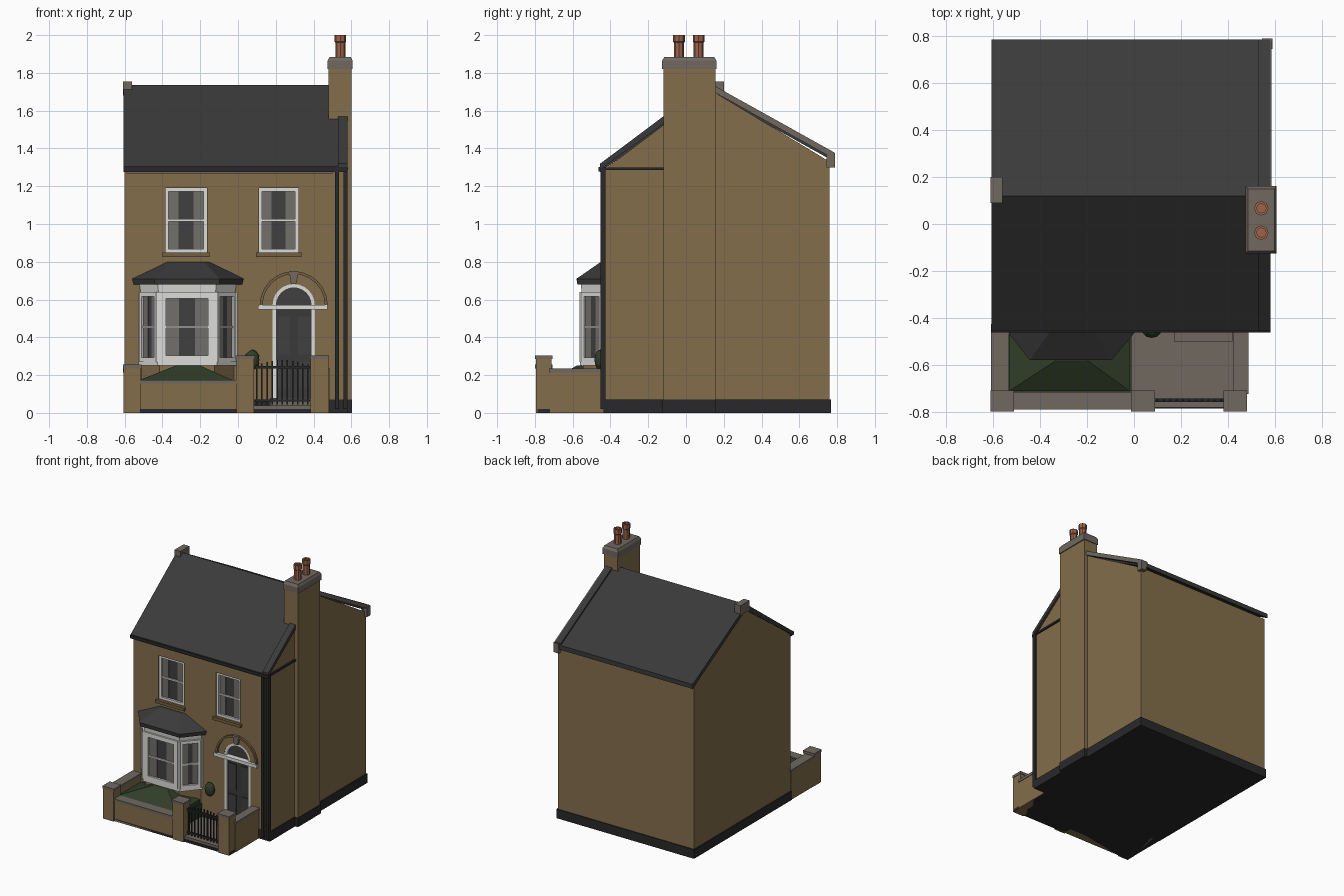
import bpy, bmesh
from math import sin, cos, pi
from mathutils import Matrix, Vector

if "Cube" in bpy.data.objects:
    bpy.data.objects.remove(bpy.data.objects["Cube"], do_unlink=True)


def material(name, r, g, b):
    m = bpy.data.materials.new(name)
    m.use_nodes = True
    m.diffuse_color = (r, g, b, 1)
    m.node_tree.nodes["Principled BSDF"].inputs["Base Color"].default_value = (r, g, b, 1)
    return m


BRICK = material("yellow brick", .23, .155, .07)
TRIM = material("dark brick trim", .17, .115, .055)
SLATE = material("roof slate", .042, .042, .043)
BLACK = material("black iron", .022, .022, .024)
STONE = material("grey stone", .16, .138, .118)
CLAY = material("terracotta", .33, .13, .07)
GREEN = material("hedge green", .03, .047, .022)
WHITE = material("white paint", .72, .72, .7)
GLASS = material("dark glass", .05, .05, .052)
CURTAIN = material("curtain grey", .17, .16, .145)


def finish(name, bm, *mats):
    bmesh.ops.recalc_face_normals(bm, faces=bm.faces[:])
    me = bpy.data.meshes.new(name)
    bm.to_mesh(me)
    bm.free()
    for m in mats:
        me.materials.append(m)
    ob = bpy.data.objects.new(name, me)
    bpy.context.collection.objects.link(ob)
    return ob


def loft(name, rings, mat):
    """Skin equal-length closed rings and cap both ends."""
    bm = bmesh.new()
    rows = [[bm.verts.new(p) for p in ring] for ring in rings]
    n = len(rows[0])
    for a, b in zip(rows, rows[1:]):
        for i in range(n):
            bm.faces.new((a[i], a[(i + 1) % n], b[(i + 1) % n], b[i]))
    bm.faces.new(rows[0])
    bm.faces.new(rows[-1])
    return finish(name, bm, mat)


def prism(name, pts, axis, lo, hi, mat):
    """Extrude a 2D profile along one axis."""
    place = {"x": lambda u, v, h: (h, u, v),
             "y": lambda u, v, h: (u, h, v),
             "z": lambda u, v, h: (u, v, h)}[axis]
    return loft(name, [[place(u, v, h) for u, v in pts] for h in (lo, hi)], mat)


def box(name, x, y, z, mat):
    return prism(name, [(x[0], y[0]), (x[1], y[0]), (x[1], y[1]), (x[0], y[1])], "z", *z, mat)


def arc(cx, cz, r, n=12):
    return [(cx + r * cos(pi * i / n), cz + r * sin(pi * i / n)) for i in range(n + 1)]


def cut(target, cutter):
    mod = target.modifiers.new("opening", "BOOLEAN")
    mod.operation, mod.solver, mod.object = "DIFFERENCE", "EXACT", cutter
    bpy.context.view_layer.objects.active = target
    bpy.ops.object.modifier_apply(modifier=mod.name)
    bpy.data.objects.remove(cutter, do_unlink=True)


def window(name, p, q, z0, z1, frame=.018):
    """Sash window facing right of the line p to q, with curtains and frame."""
    p, q = Vector((*p, 0)), Vector((*q, 0))
    w = (q - p).length
    d = (q - p) / w
    m = Matrix(((d.x, d.y, 0, p.x), (d.y, -d.x, 0, p.y), (0, 0, 1, 0), (0, 0, 0, 1)))
    bm = bmesh.new()
    mid = (z0 + z1) / 2
    f, c = frame, w * .24
    parts = [(0, w, z0, z1, .003, 0),
             (f, f + c, z0, z1, .006, 1), (w - f - c, w - f, z0, z1, .006, 1),
             (0, f, z0, z1, .02, 2), (w - f, w, z0, z1, .02, 2),
             (0, w, z0, z0 + f, .02, 2), (0, w, z1 - f, z1, .02, 2),
             (f, w - f, mid - .006, mid + .006, .014, 2)]
    for u0, u1, a, b, depth, idx in parts:
        size = Matrix.Diagonal((u1 - u0, depth, b - a, 1))
        at = Matrix.Translation(((u0 + u1) / 2, depth / 2, (a + b) / 2))
        made = bmesh.ops.create_cube(bm, size=1, matrix=m @ at @ size)
        for face in {fc for v in made["verts"] for fc in v.link_faces}:
            face.material_index = idx
    return finish(name, bm, GLASS, CURTAIN, WHITE)


# House walls with recessed openings
house = prism("house_walls", [(-.43, .05), (.76, .05), (.76, 1.33), (.13, 1.71), (-.43, 1.29)],
              "x", -.6, .57, BRICK)
UPPER = [("left", -.385, -.165), ("right", .11, .32)]
for side, x0, x1 in UPPER:
    cut(house, box("cutter", (x0, x1), (-.5, -.4), (.85, 1.19), BRICK))
DOOR_X, SPRING, R = .295, .57, .112
doorway = [(DOOR_X - R, .08), (DOOR_X + R, .08)] + arc(DOOR_X, SPRING, R)
cut(house, prism("cutter", doorway, "y", -.5, -.4, BRICK))
box("plinth", (-.607, .58), (-.436, .768), (0, .07), BLACK)

# Roof, verges and gutters
ROOF = [(-.455, 1.305), (.12, 1.735), (.785, 1.365), (.785, 1.33), (.13, 1.695), (-.455, 1.275)]
prism("slate_roof", ROOF, "x", -.607, .56, SLATE)
raised = [(y, z + .014) for y, z in ROOF]
prism("right_verge", raised, "x", .53, .58, SLATE)
prism("rear_barge_board", [raised[i] for i in (1, 2, 3, 4)], "x", .58, .586, STONE)
box("ridge_end_block", (-.61, -.56), (.09, .2), (1.68, 1.755), STONE)
box("front_gutter", (-.607, .58), (-.462, -.425), (1.278, 1.302), BLACK)
box("gutter_soffit", (-.59, .5), (-.447, -.425), (1.268, 1.279), STONE)
box("gutter_return", (.56, .582), (-.455, -.12), (1.285, 1.3), BLACK)
box("rear_eave_end", (.545, .59), (.745, .79), (1.3, 1.375), STONE)
for name, x in (("downpipe", .525), ("corner_pipe", .57)):
    box(name, (x - .011, x + .011), (-.452, -.425), (.02, 1.29), BLACK)

# Chimney
box("chimney_breast", (.5, .6), (-.12, .155), (.07, 1.4), BRICK)
box("chimney_plinth", (.5, .604), (-.124, .159), (0, .07), BLACK)
box("chimney_stack", (.48, .6), (-.12, .155), (1.39, 1.83), BRICK)


def rect(x0, x1, y0, y1, z):
    return [(x0, y0, z), (x1, y0, z), (x1, y1, z), (x0, y1, z)]


loft("chimney_cap", [rect(.475, .607, -.126, .161, 1.82), rect(.475, .607, -.126, .161, 1.865),
                     rect(.485, .597, -.114, .149, 1.885)], STONE)
for i, y in enumerate((-.037, .067)):
    loft(f"chimney_pot_{i + 1}",
         [[(.542 + r * cos(k * pi / 4), y + r * sin(k * pi / 4), z) for k in range(8)]
          for r, z in ((.026, 1.88), (.026, 1.96), (.031, 1.965), (.031, 2), (.02, 2), (.02, 1.96))], CLAY)

# Upper windows
for side, x0, x1 in UPPER:
    window(f"upper_{side}_window", (x0, -.4), (x1, -.4), .85, 1.19)
    box(f"upper_{side}_sill", (x0 - .015, x1 + .015), (-.45, -.4), (.825, .848), TRIM)

# Bay window
BAY = [(-.51, -.43), (-.415, -.545), (-.125, -.545), (-.02, -.43)]
prism("bay_base", BAY, "z", .02, .25, BRICK)


def bay_ring(out, z):
    a, b, c, d = BAY
    return [(a[0] - out, -.42, z), (b[0] - out * .5, b[1] - out * .6, z),
            (c[0] + out * .5, c[1] - out * .6, z), (d[0] + out, -.42, z)]


loft("bay_sill", [bay_ring(.025, .25), bay_ring(.025, .272)], WHITE)
loft("bay_head", [bay_ring(.012, .635), bay_ring(.02, .685)], WHITE)
prism("bay_core", BAY, "z", .27, .64, GLASS)
for name, p, q, f in zip(("left", "front", "right"), BAY, BAY[1:], (.024, .034, .024)):
    window(f"bay_{name}_window", p, q, .27, .64, f)
for i, (x, y) in enumerate(BAY):
    box(f"bay_post_{i + 1}", (x - .018, x + .018), (y - .018, y + .018), (.27, .64), WHITE)
loft("bay_roof", [bay_ring(.05, .68), bay_ring(.058, .71),
                  [(-.385, -.42, .8), (-.35, -.45, .8), (-.18, -.45, .8), (-.145, -.42, .8)]], SLATE)

# Front door with fanlight and arch
box("front_door", (DOOR_X - R, DOOR_X + R), (-.41, -.395), (.08, SPRING), SLATE)
for i, s in enumerate((-1, 1)):
    x = DOOR_X + s * (R - .01)
    box(f"door_jamb_{i + 1}", (x - .01, x + .01), (-.428, -.4), (.08, SPRING), WHITE)
    x = DOOR_X + s * .055
    for j, z in enumerate(((.13, .27), (.31, .51))):
        box(f"door_panel_{i + 1}_{j + 1}", (x - .032, x + .032), (-.416, -.41), z, GLASS)
prism("fanlight_glass", arc(DOOR_X, SPRING, R), "y", -.408, -.4, GLASS)


def arch(name, inner, outer, y0, y1, mat):
    prism(name, arc(DOOR_X, SPRING, outer) + arc(DOOR_X, SPRING, inner)[::-1], "y", y0, y1, mat)


arch("fanlight_frame", R - .02, R, -.428, -.4, WHITE)
arch("arch_moulding", .165, .18, -.446, -.425, TRIM)
box("door_lintel", (.105, .475), (-.45, -.4), (.547, .572), WHITE)
prism("keystone", [(.28, .685), (.31, .685), (.32, .75), (.27, .75)], "y", -.45, -.425, STONE)
box("door_step", (.17, .42), (-.5, -.4), (.02, .08), STONE)

# Front garden
box("yard_base", (-.6, .48), (-.785, -.43), (0, .02), BLACK)
box("path", (-.01, .43), (-.78, -.43), (.015, .04), STONE)
box("flower_bed", (-.55, -.01), (-.73, -.43), (.015, .14), GREEN)
loft("low_hedge", [rect(-.53, -.02, -.71, -.44, .14), rect(-.53, -.02, -.71, -.44, .17),
                   rect(-.33, -.2, -.58, -.55, .25)], GREEN)
bm = bmesh.new()
bmesh.ops.create_icosphere(bm, subdivisions=2, radius=.05,
                           matrix=Matrix.Translation((.075, -.455, .28)) @ Matrix.Diagonal((.8, .6, 1.1, 1)))
finish("round_shrub", bm, GREEN)


def garden_wall(name, x, y, top, lip=.004):
    box(name, x, y, (0, top - .02), BRICK)
    box(name + "_coping", (x[0] - lip, x[1] + lip), (y[0] - lip, y[1] + lip), (top - .02, top), STONE)


garden_wall("left_garden_wall", (-.604, -.535), (-.72, -.43), .235)
garden_wall("right_garden_wall", (.425, .484), (-.72, -.43), .235)
garden_wall("front_garden_wall", (-.52, 0), (-.785, -.72), .175)
garden_wall("left_pillar", (-.606, -.515), (-.795, -.712), .255)
garden_wall("middle_pillar", (-.008, .086), (-.795, -.712), .305)
garden_wall("right_pillar", (.384, .478), (-.795, -.712), .305)

# Iron gate
for i, z in enumerate((.06, .235)):
    box(f"gate_rail_{i + 1}", (.09, .38), (-.757, -.743), (z, z + .012), BLACK)
for i in range(11):
    x = .1 + i * .027
    top = .255 + .025 * sin(pi * i / 10)
    box(f"gate_bar_{i + 1}", (x - .004, x + .004), (-.754, -.746), (.045, top), BLACK)
